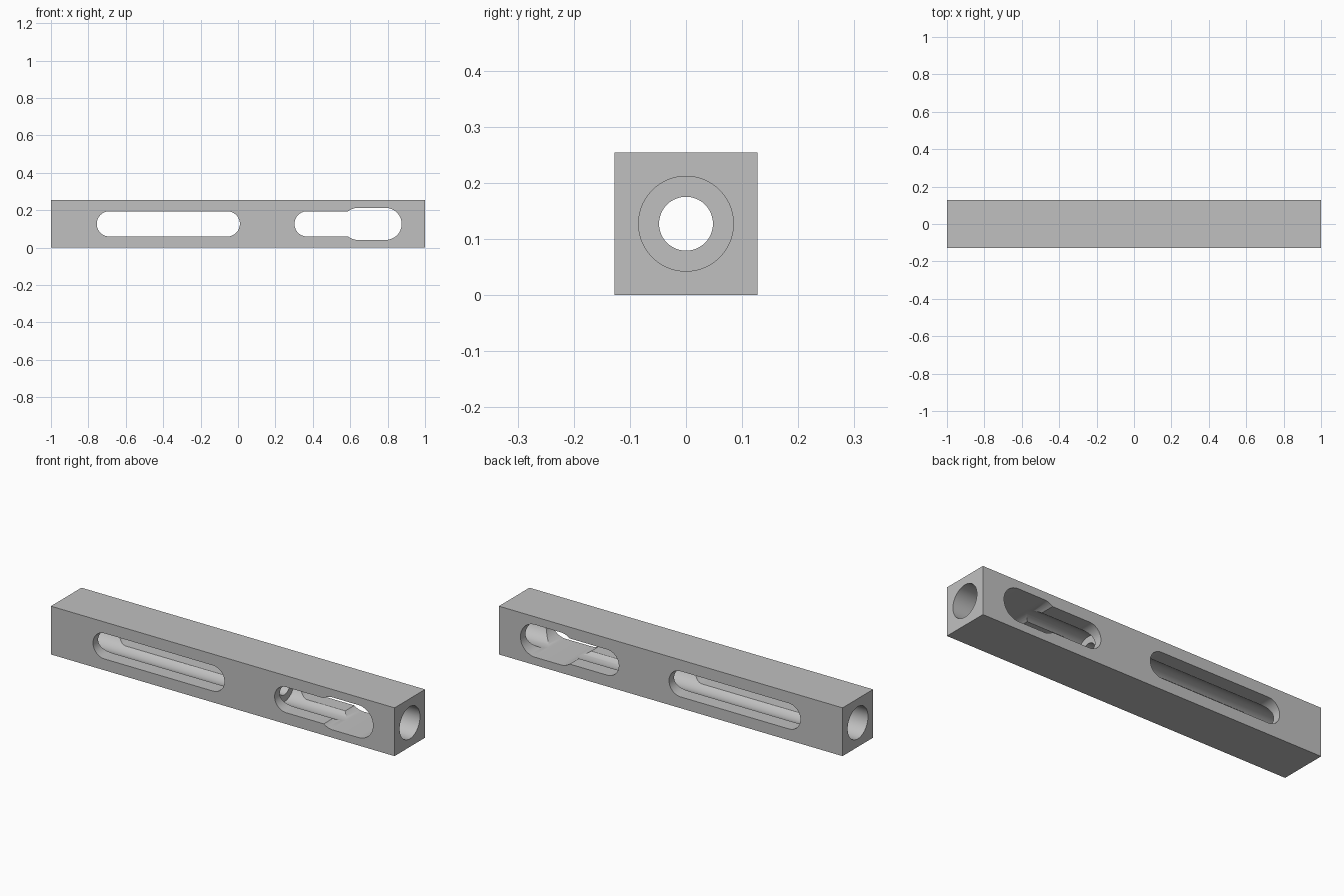
import bpy, bmesh, math
from mathutils import Matrix, Vector

cube = bpy.data.objects.get("Cube")
if cube:
    bpy.data.objects.remove(cube, do_unlink=True)

SIDE = 0.254           # square section
MID = SIDE / 2         # height of the bore axis
BORE, PILOT = 0.0845, 0.048

steel = bpy.data.materials.new("plain grey")
steel.use_nodes = True
grey = (0.53, 0.53, 0.53, 1)
steel.diffuse_color = grey
steel.node_tree.nodes["Principled BSDF"].inputs["Base Color"].default_value = grey


def add_object(name, bm):
    bmesh.ops.recalc_face_normals(bm, faces=bm.faces)
    mesh = bpy.data.meshes.new(name)
    bm.to_mesh(mesh)
    bm.free()
    mesh.materials.append(steel)
    obj = bpy.data.objects.new(name, mesh)
    bpy.context.collection.objects.link(obj)
    return obj


def bore(name, x0, x1, radius):
    """Round cutter along the bar."""
    bm = bmesh.new()
    place = Matrix.Translation(((x0 + x1) / 2, 0, MID)) @ Matrix.Rotation(math.pi / 2, 4, 'Y')
    bmesh.ops.create_cone(bm, cap_ends=True, segments=96, radius1=radius,
                          radius2=radius, depth=x1 - x0, matrix=place)
    return add_object(name, bm)


def slot(name, x0, x1, radius, steps=24):
    """Round-ended cutter from front to back."""
    bm = bmesh.new()
    ring = []
    for centre, start in ((x1 - radius, -math.pi / 2), (x0 + radius, math.pi / 2)):
        for i in range(steps + 1):
            a = start + math.pi * i / steps
            ring.append(bm.verts.new((centre + radius * math.cos(a), -SIDE,
                                      MID + radius * math.sin(a))))
    face = bm.faces.new(ring)
    grown = bmesh.ops.extrude_face_region(bm, geom=[face])["geom"]
    bmesh.ops.translate(bm, vec=Vector((0, 2 * SIDE, 0)),
                        verts=[v for v in grown if isinstance(v, bmesh.types.BMVert)])
    return add_object(name, bm)


# Square bar
bm = bmesh.new()
bmesh.ops.create_cube(bm, size=1, matrix=Matrix.Translation((0, 0, MID))
                      @ Matrix.Diagonal((2, SIDE, SIDE, 1)))
bar = add_object("slotted_bar", bm)

# Wide bores from both ends, narrow bore between, then the cross slots
cutters = [
    bore("left_bore", 0.27, 1.1, BORE),
    bore("right_bore", -1.1, 0.16, BORE),
    bore("middle_bore", 0.1, 0.4, PILOT),
    slot("long_slot", -0.755, 0.01, 0.0675),
    slot("short_slot", 0.302, 0.75, 0.0675),
    slot("wide_slot", 0.555, 0.875, 0.0855),
]
bpy.context.view_layer.objects.active = bar
for cutter in cutters:
    cutter.hide_render = True
    mod = bar.modifiers.new(cutter.name, 'BOOLEAN')
    mod.operation = 'DIFFERENCE'
    mod.solver = 'EXACT'
    mod.object = cutter
    bpy.ops.object.modifier_apply(modifier=mod.name)
    bpy.data.objects.remove(cutter, do_unlink=True)

# Smooth round walls, sharp edges
bpy.ops.object.select_all(action='DESELECT')
bar.select_set(True)
bpy.ops.object.shade_smooth_by_angle(angle=math.radians(25))
